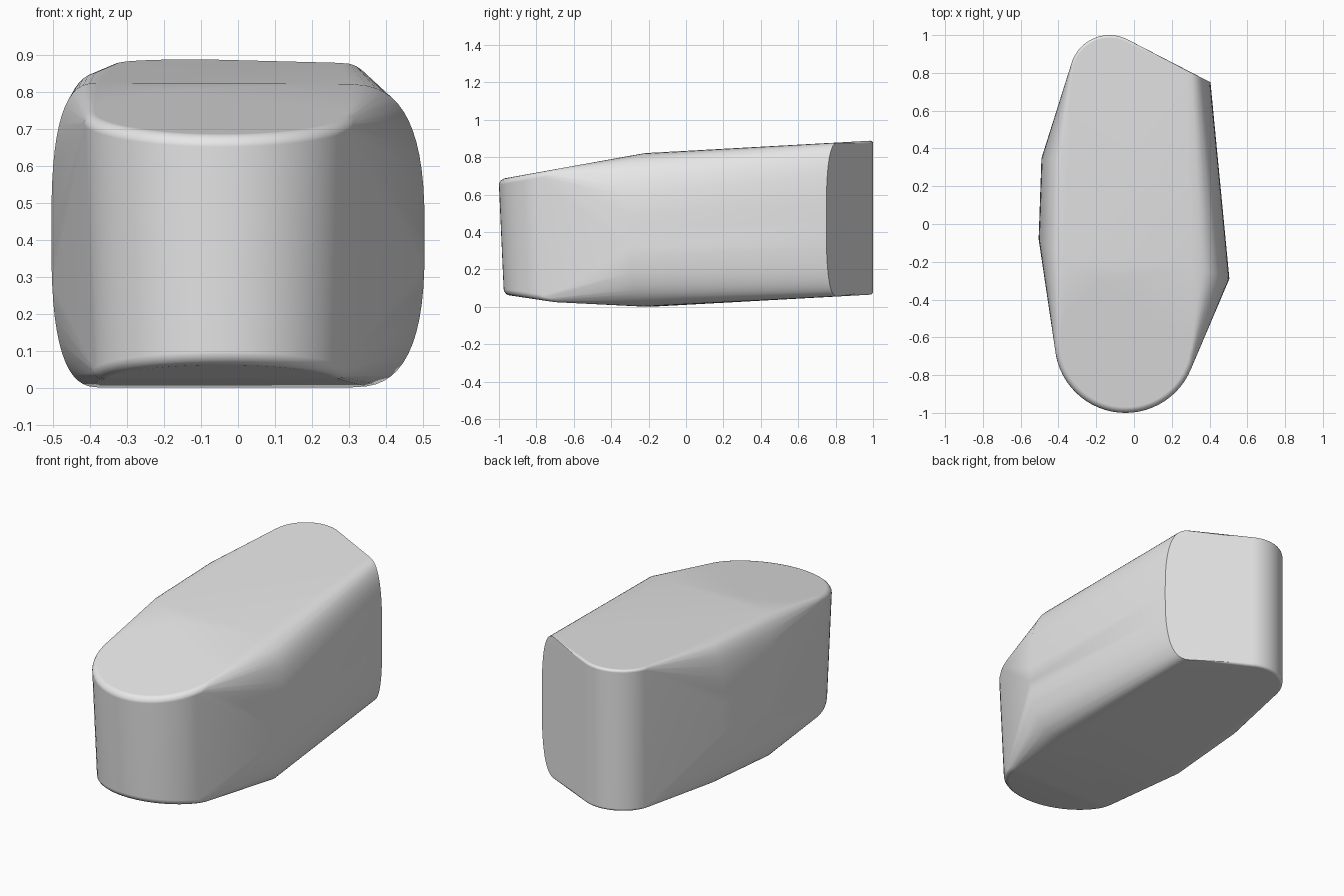
import bpy, bmesh, math
from mathutils import Vector

cube = bpy.data.objects.get("Cube")
if cube:
    bpy.data.objects.remove(cube)


def top_z(y):
    return 0.822 + (y + 0.22) * (0.18 if y < -0.22 else 0.055)


def bottom_z(y):
    if y < -0.7:
        return 0.025 - (y + 0.7) * 0.15
    if y < -0.2:
        return -(y + 0.2) * 0.05
    return (y + 0.2) * 0.055


def side_rib(tip, inward, power=2.8, steps=28):
    """Rounded upright rib: bulges out to tip, curls inward at top and bottom."""
    points = []
    for i in range(steps + 1):
        a = math.pi * (i / steps - 0.5)
        out = abs(math.cos(a)) ** (2 / power)
        up = math.copysign(abs(math.sin(a)) ** (2 / power), a)
        x = tip[0] + inward[0] * (1 - out)
        y = tip[1] + inward[1] * (1 - out)
        low, high = bottom_z(y), top_z(y)
        points.append(Vector((x, y, (low + high) / 2 + up * (high - low) / 2)))
    return points


def end_column(centre, radius, edge, lean=0.0, segments=64):
    """Upright round end with softened rims that follow the top and bottom slopes."""
    points = []
    for i in range(segments):
        a = math.tau * i / segments
        for k in range(5):
            b = math.pi / 2 * k / 4
            inset, drop = edge * (1 - math.cos(b)), edge * (1 - math.sin(b))
            for upper in (True, False):
                r = radius - inset - (0 if upper else lean)
                x = centre[0] + r * math.cos(a)
                y = centre[1] + r * math.sin(a)
                z = top_z(y) - drop if upper else bottom_z(y) + drop
                points.append(Vector((x, y, z)))
    return points


# Outer ribs and rounded ends define the body skin
points = side_rib((0.505, -0.29), (-0.2, 0.07))
points += side_rib((0.405, 0.75), (-0.13, 0.065))
points += side_rib((-0.49, 0.35), (0.13, 0.0))
points += side_rib((-0.505, -0.08), (0.13, -0.11))
points += end_column((-0.045, -0.625), 0.375, 0.03, lean=0.025)
points += end_column((-0.13, 0.79), 0.21, 0.015)

bm = bmesh.new()
for p in points:
    bm.verts.new(p)
bmesh.ops.convex_hull(bm, input=bm.verts[:])
bmesh.ops.delete(bm, geom=[v for v in bm.verts if not v.link_faces], context='VERTS')
bmesh.ops.dissolve_limit(bm, angle_limit=math.radians(0.6),
                         verts=bm.verts[:], edges=bm.edges[:])
bmesh.ops.recalc_face_normals(bm, faces=bm.faces[:])
mesh = bpy.data.meshes.new("body")
bm.to_mesh(mesh)
bm.free()

body = bpy.data.objects.new("body", mesh)
bpy.context.collection.objects.link(body)

# Plain grey finish
grey = bpy.data.materials.new("light_grey")
grey.use_nodes = True
colour = (0.8, 0.8, 0.8, 1)
grey.diffuse_color = colour
grey.node_tree.nodes["Principled BSDF"].inputs["Base Color"].default_value = colour
mesh.materials.append(grey)

# Smooth skin with flat-looking broad faces
bpy.ops.object.select_all(action='DESELECT')
body.select_set(True)
bpy.context.view_layer.objects.active = body
bpy.ops.object.shade_smooth_by_angle(angle=math.radians(40))
weighted = body.modifiers.new("weighted_normals", 'WEIGHTED_NORMAL')
weighted.keep_sharp = True
